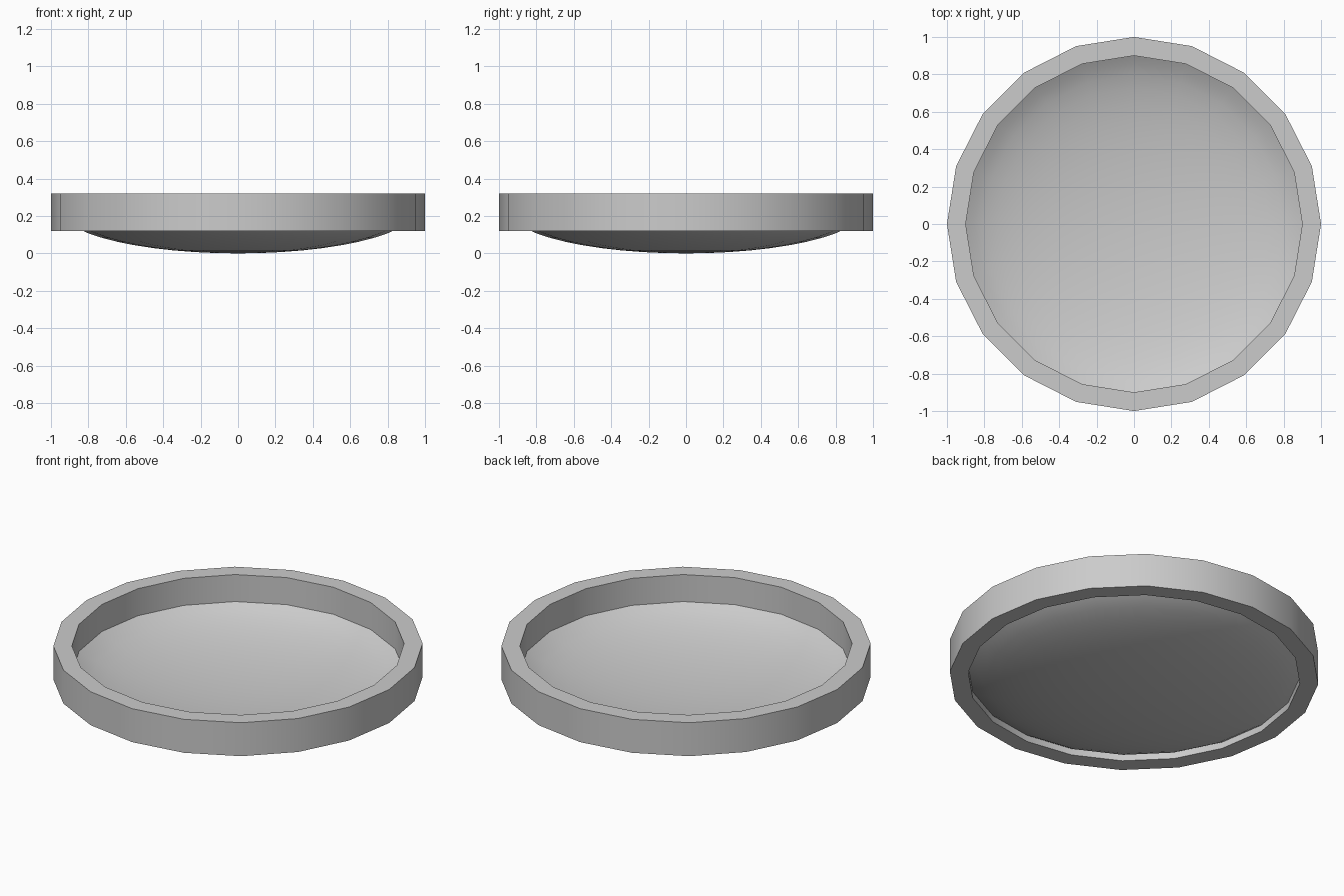
import bpy, bmesh, math

if "Cube" in bpy.data.objects:
    bpy.data.objects.remove(bpy.data.objects["Cube"])

SIDES = 20


def lathe(name, profile, closed):
    """Revolve (radius, z) points about z; a zero radius becomes a pole."""
    bm = bmesh.new()
    rings = []
    for r, z in profile:
        n = SIDES if r > 0 else 1
        rings.append([bm.verts.new((r * math.cos(2 * math.pi * i / SIDES),
                                    r * math.sin(2 * math.pi * i / SIDES), z))
                      for i in range(n)])
    pairs = list(zip(rings, rings[1:]))
    if closed:
        pairs.append((rings[-1], rings[0]))
    for a, b in pairs:
        for i in range(SIDES):
            j = (i + 1) % SIDES
            if len(a) == 1:
                bm.faces.new((a[0], b[j], b[i]))
            else:
                bm.faces.new((a[i], a[j], b[j], b[i]))
    bmesh.ops.recalc_face_normals(bm, faces=bm.faces)
    mesh = bpy.data.meshes.new(name)
    bm.to_mesh(mesh)
    bm.free()
    obj = bpy.data.objects.new(name, mesh)
    bpy.context.collection.objects.link(obj)
    bpy.ops.object.select_all(action='DESELECT')
    obj.select_set(True)
    bpy.context.view_layer.objects.active = obj
    bpy.ops.object.shade_smooth_by_angle(angle=math.radians(30))
    return obj


# Rectangular rim ring
lathe("rim", [(0.9, 0.12), (1.0, 0.12), (1.0, 0.32), (0.9, 0.32)], True)

# Shallow bowl floor: cap of a flattened ellipsoid, bulging down to z = 0
R, C, STEPS = 0.95, 0.233, 10
top = math.asin(0.9 / R)
floor = [(R * math.sin(top * k / STEPS), C * (1 - math.cos(top * k / STEPS)))
         for k in range(STEPS + 1)]
lathe("dish_floor", floor, False)
